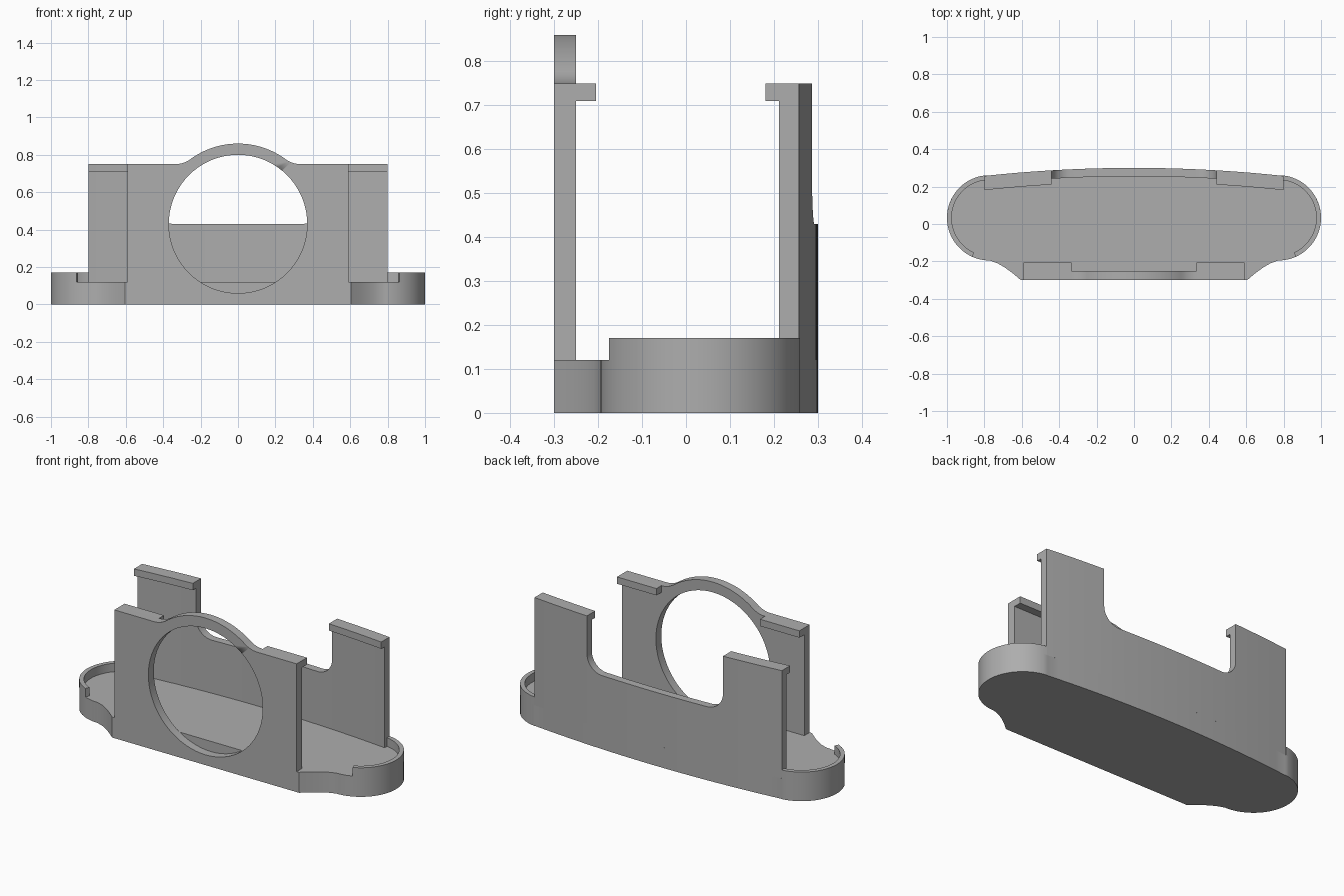
import bpy, bmesh
from math import sin, cos, radians, sqrt

cube = bpy.data.objects.get("Cube")
if cube:
    bpy.data.objects.remove(cube, do_unlink=True)

GREY = (0.42, 0.42, 0.42, 1)
mat = bpy.data.materials.new("plain grey")
mat.use_nodes = True
mat.diffuse_color = GREY
mat.node_tree.nodes["Principled BSDF"].inputs["Base Color"].default_value = GREY

FLOOR, RIM_TOP, WALL_TOP = 0.12, 0.17, 0.75
END_X, END_Y, END_R = 0.772, 0.033, 0.228   # rounded ends of the tray
BACK_R = 7.45                               # gentle bow of the back
HOLE_Z = 0.43


def finish(name, bm):
    bmesh.ops.recalc_face_normals(bm, faces=bm.faces)
    me = bpy.data.meshes.new(name)
    bm.to_mesh(me)
    bm.free()
    me.materials.append(mat)
    ob = bpy.data.objects.new(name, me)
    bpy.context.collection.objects.link(ob)
    bpy.ops.object.select_all(action='DESELECT')
    ob.select_set(True)
    bpy.context.view_layer.objects.active = ob
    bpy.ops.object.shade_smooth_by_angle(angle=radians(25))
    return ob


def prism(name, points, offset):
    """Extrude a closed outline of 3D points along offset."""
    bm = bmesh.new()
    face = bm.faces.new([bm.verts.new(p) for p in points])
    res = bmesh.ops.extrude_face_region(bm, geom=[face], use_keep_orig=True)
    verts = [g for g in res["geom"] if isinstance(g, bmesh.types.BMVert)]
    bmesh.ops.translate(bm, verts=verts, vec=offset)
    return finish(name, bm)


def box(name, x0, x1, y0, y1, z0, z1):
    return prism(name, [(x0, y0, z0), (x1, y0, z0), (x1, y1, z0), (x0, y1, z0)], (0, 0, z1 - z0))


def back_y(x):
    return 0.3 - BACK_R + sqrt(BACK_R ** 2 - x * x)


def bowed_wall(name, xs, near, far, low, high):
    """Wall following the bowed back, between two depths, with a varying top."""
    bm = bmesh.new()
    rings = []
    for x in xs:
        y, top = back_y(x), high(x)
        corners = ((y - near, low), (y - far, low), (y - far, top), (y - near, top))
        rings.append([bm.verts.new((x, *c)) for c in corners])
    for a, b in zip(rings, rings[1:]):
        for i in range(4):
            j = (i + 1) % 4
            bm.faces.new((a[i], a[j], b[j], b[i]))
    bm.faces.new(rings[0])
    bm.faces.new(rings[-1])
    return finish(name, bm)


def span(a, b, n):
    return [a + (b - a) * i / n for i in range(n + 1)]


def arc(cx, cy, r, a0, a1, n):
    return [(cx + r * cos(radians(a)), cy + r * sin(radians(a))) for a in span(a0, a1, n)]


# Tray floor: solid slab with rounded ends and flared front shoulders
shoulder = [(0.59, -0.25), (0.59, -0.3), (0.605, -0.3), (0.65, -0.262), (0.69, -0.233), (0.73, -0.21)]
half = shoulder + arc(END_X, END_Y, END_R, -90, 83, 36)
half += [(x, back_y(x)) for x in span(0.79, 0, 12)]
outline = half + [(-x, y) for x, y in reversed(half[:-1])]
prism("tray_floor", [(x, y, 0) for x, y in outline], (0, 0, FLOOR))

# Front wall: half outline with an arch blended into the flat top
arch = [(0.59, 0), (0.59, WALL_TOP)]
arch += arc(0.335, WALL_TOP + 0.135, 0.135, -90, -126.4, 8)
arch += arc(0, HOLE_Z, 0.43, 52, 90, 16)
profile = arch + [(-x, z) for x, z in reversed(arch[:-1])]
front = prism("front_wall", [(x, -0.3, z) for x, z in profile], (0, 0.05, 0))

# Round window cut through the front wall
ring = arc(0, HOLE_Z, 0.37, 0, 355, 71)
cutter = prism("window_cutter", [(x, -0.4, z) for x, z in ring], (0, 0.3, 0))
cutter.hide_render = True
mod = front.modifiers.new("window", 'BOOLEAN')
mod.operation, mod.solver, mod.object = 'DIFFERENCE', 'EXACT', cutter
bpy.context.view_layer.objects.active = front
bpy.ops.object.modifier_apply(modifier=mod.name)
bpy.data.objects.remove(cutter, do_unlink=True)

# Low middle of the back wall, with filleted corners
CUT_X, FILLET = 0.44, 0.1


def low_top(x):
    d = max(0, abs(x) - (CUT_X - FILLET))
    return HOLE_Z + FILLET - sqrt(max(0, FILLET ** 2 - d * d))


corner = [CUT_X - FILLET + FILLET * sin(radians(a)) for a in span(0, 90, 12)]
xs = [-x for x in reversed(corner)] + span(-0.34, 0.34, 12)[1:-1] + corner
bowed_wall("back_wall_middle", xs, 0, 0.045, FLOOR, low_top)

# Paired parts: rims, back panels, clip lips
for side, s in (("left", 1), ("right", -1)):
    rim = arc(END_X, END_Y, END_R, -66, 83, 32) + arc(END_X, END_Y, END_R - 0.025, 83, -66, 32)
    prism(side + "_rim", [(s * x, y, FLOOR) for x, y in rim], (0, 0, RIM_TOP - FLOOR))
    xs = [s * x for x in span(CUT_X, 0.8, 6)]
    bowed_wall(side + "_back_panel", xs, 0, 0.045, FLOOR, lambda x: WALL_TOP)
    bowed_wall(side + "_back_lip", xs, 0.045, 0.076, 0.71, lambda x: WALL_TOP)
    box(side + "_front_lip", s * 0.335, s * 0.59, -0.25, -0.205, 0.71, WALL_TOP)
